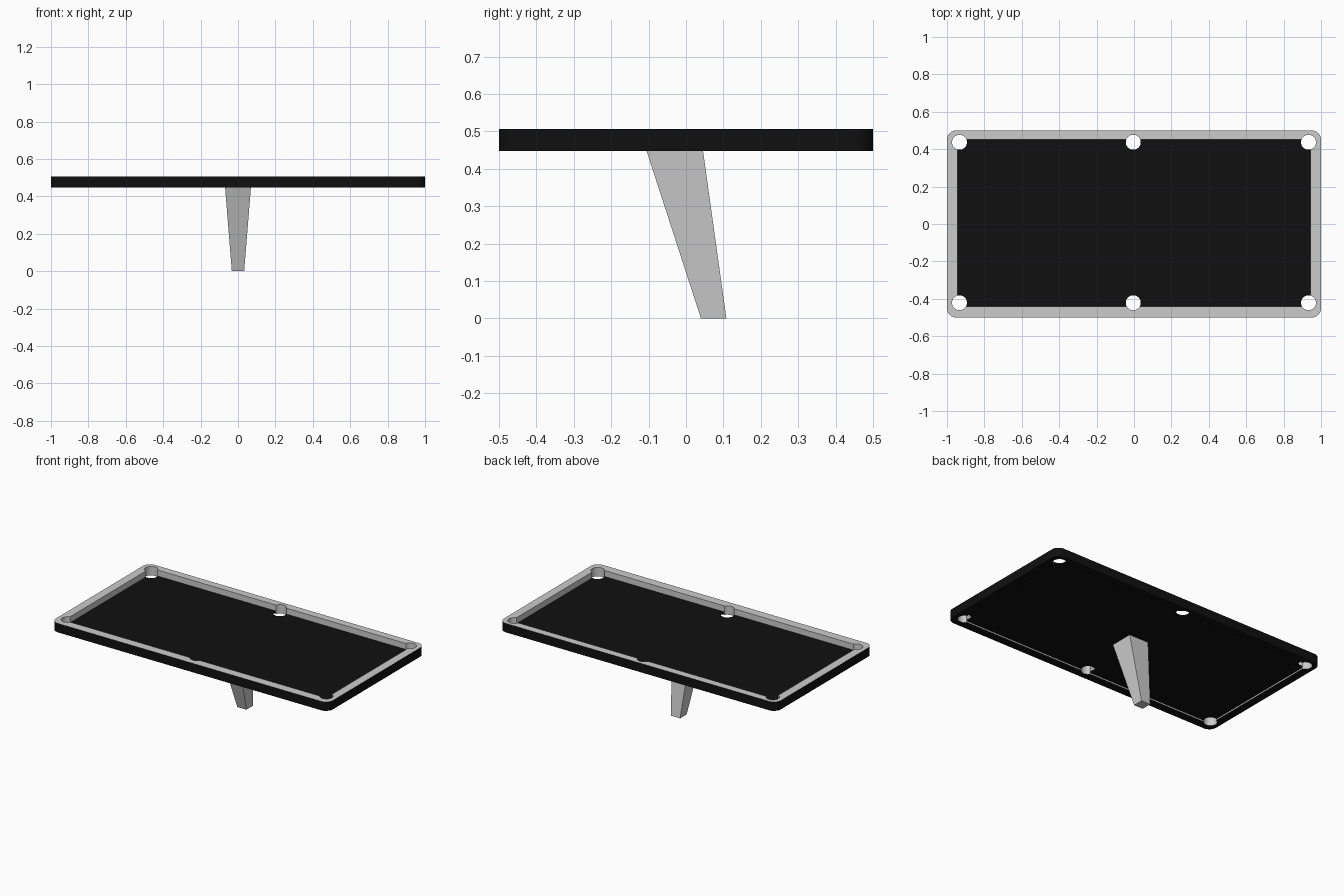
import bpy, bmesh, math
from mathutils import Vector

if "Cube" in bpy.data.objects:
    bpy.data.objects.remove(bpy.data.objects["Cube"])


def material(name, c):
    m = bpy.data.materials.new(name)
    m.diffuse_color = (c, c, c, 1)
    m.use_nodes = True
    m.node_tree.nodes["Principled BSDF"].inputs["Base Color"].default_value = m.diffuse_color
    return m


def obj_from_bm(name, bm):
    bmesh.ops.recalc_face_normals(bm, faces=bm.faces[:])
    me = bpy.data.meshes.new(name)
    bm.to_mesh(me)
    bm.free()
    ob = bpy.data.objects.new(name, me)
    bpy.context.collection.objects.link(ob)
    return ob


def loft(name, lower, z0, upper, z1):
    """Closed solid between two outlines with equal point counts."""
    bm = bmesh.new()
    a = [bm.verts.new((x, y, z0)) for x, y in lower]
    b = [bm.verts.new((x, y, z1)) for x, y in upper]
    n = len(a)
    bm.faces.new(a[::-1])
    bm.faces.new(b)
    for i in range(n):
        j = (i + 1) % n
        bm.faces.new((a[i], a[j], b[j], b[i]))
    return obj_from_bm(name, bm)


def rect(x0, x1, y0, y1):
    return [(x0, y0), (x1, y0), (x1, y1), (x0, y1)]


def circle(cx, cy, r, n=32):
    return [(cx + r * math.cos(2 * math.pi * i / n),
             cy + r * math.sin(2 * math.pi * i / n)) for i in range(n)]


def rounded_rect(hx, hy, r, n=8):
    pts = []
    for k, (sx, sy) in enumerate([(1, 1), (-1, 1), (-1, -1), (1, -1)]):
        for i in range(n + 1):
            t = math.pi / 2 * (k + i / n)
            pts.append((sx * (hx - r) + r * math.cos(t),
                        sy * (hy - r) + r * math.sin(t)))
    return pts


def cut(ob, outline):
    """Subtract a vertical prism from the object."""
    cutter = loft("cutter", outline, 0.40, outline, 0.56)
    cutter.hide_render = True
    mod = ob.modifiers.new("cut", 'BOOLEAN')
    mod.operation = 'DIFFERENCE'
    mod.solver = 'EXACT'
    mod.object = cutter
    bpy.context.view_layer.objects.active = ob
    bpy.ops.object.modifier_apply(modifier=mod.name)
    bpy.data.objects.remove(cutter)


grey = material("rail_grey", 0.8)
black = material("black", 0.005)

# Rail frame and recessed playing bed
Z0, Z1 = 0.448, 0.506
opening = rect(-0.945, 0.945, -0.442, 0.451)
outline = rounded_rect(1.0, 0.5, 0.05)
rail = loft("rail_frame", outline, Z0, outline, Z1)
cut(rail, opening)
bed = loft("playing_bed", opening, 0.457, opening, 0.467)

# Six pocket holes through rail and bed
for px in (-0.933, -0.004, 0.933):
    for py in (-0.421, 0.437):
        for ob in (rail, bed):
            cut(ob, circle(px, py, 0.04))

# Black outer sides and underside, grey top and inner walls
rail.data.materials.clear()
rail.data.materials.append(grey)
rail.data.materials.append(black)
for p in rail.data.polygons:
    side = abs(p.normal.z) < 0.5 and (abs(p.center.x) > 0.98 or abs(p.center.y) > 0.482)
    p.material_index = 1 if side or p.normal.z < -0.5 else 0
bed.data.materials.clear()
bed.data.materials.append(black)

# Slanted tapering pedestal leg
leg = loft("pedestal_leg", rect(-0.033, 0.033, 0.04, 0.108), 0.0,
           rect(-0.07, 0.07, -0.109, 0.044), 0.459)

# Smooth the round corners and pocket walls
bpy.ops.object.select_all(action='DESELECT')
for ob in (rail, bed):
    ob.select_set(True)
bpy.context.view_layer.objects.active = rail
bpy.ops.object.shade_smooth_by_angle(angle=math.radians(30))
